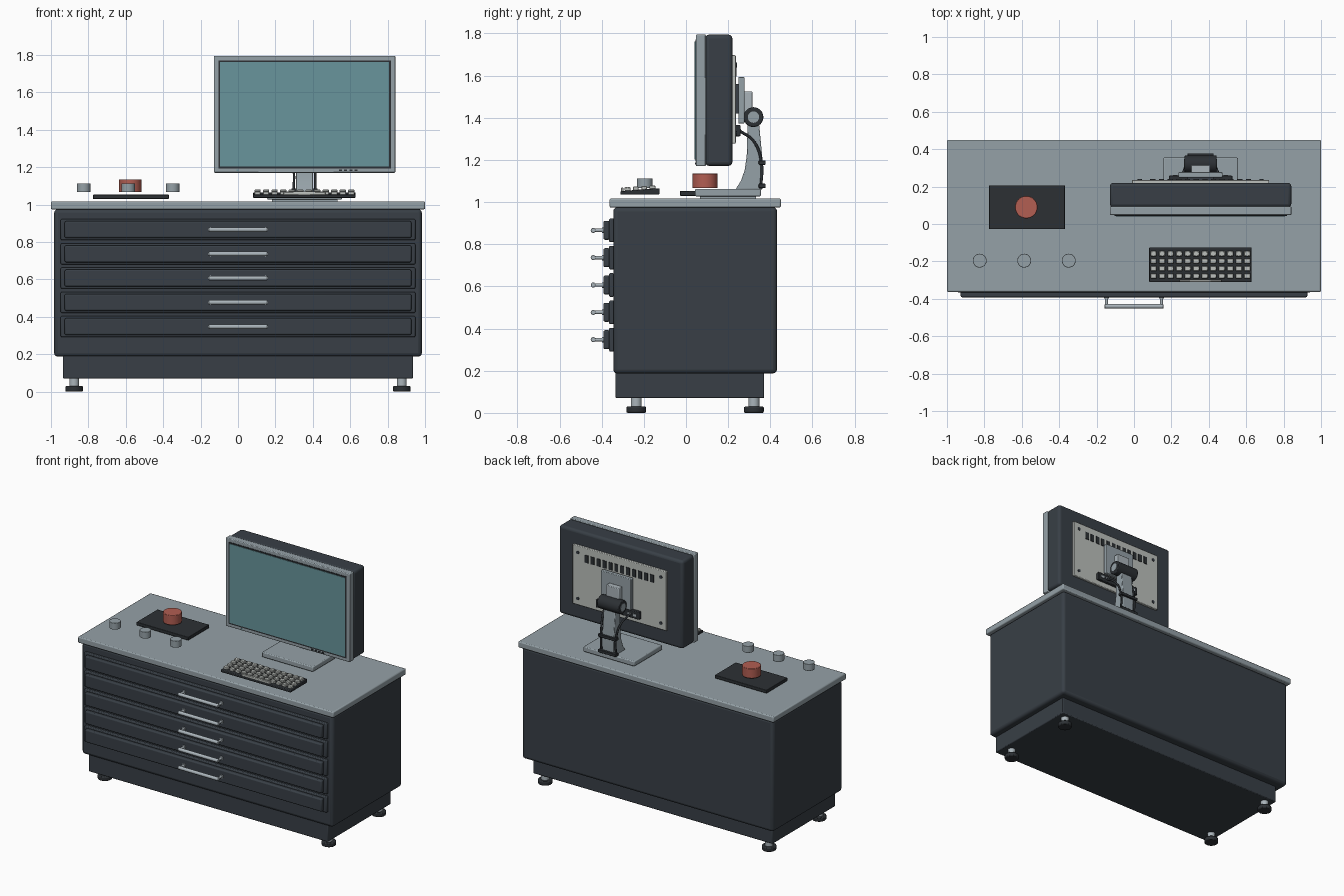
import bpy, bmesh, math
from mathutils import Vector

if "Cube" in bpy.data.objects:
    bpy.data.objects.remove(bpy.data.objects["Cube"])


def material(name, r, g, b):
    m = bpy.data.materials.new(name)
    lin = [((c / 255 + 0.055) / 1.055) ** 2.4 for c in (r, g, b)]
    m.diffuse_color = (*lin, 1)
    m.use_nodes = True
    m.node_tree.nodes["Principled BSDF"].inputs["Base Color"].default_value = m.diffuse_color
    return m


DARK = material("charcoal", 56, 63, 70)
BLACK = material("black plastic", 44, 48, 52)
GREY = material("worktop grey", 149, 161, 167)
METAL = material("pale metal", 170, 180, 186)
LIGHT = material("off white", 188, 192, 188)
TEAL = material("screen teal", 104, 149, 156)
RED = material("red", 178, 94, 82)


def finish(obj, mat, bevel=0, segments=2):
    obj.data.materials.append(mat)
    if bevel:
        mod = obj.modifiers.new("bevel", "BEVEL")
        mod.width, mod.segments, mod.limit_method = bevel, segments, "ANGLE"
    bpy.ops.object.select_all(action="DESELECT")
    bpy.context.view_layer.objects.active = obj
    obj.select_set(True)
    bpy.ops.object.shade_smooth_by_angle(angle=math.radians(35))
    return obj


def from_bmesh(name, bm):
    me = bpy.data.meshes.new(name)
    bmesh.ops.recalc_face_normals(bm, faces=bm.faces)
    bm.to_mesh(me)
    bm.free()
    obj = bpy.data.objects.new(name, me)
    bpy.context.collection.objects.link(obj)
    return obj


def box(name, x, y, z, mat, bevel=0, segments=2):
    """Box from (min, max) ranges along each axis."""
    bm = bmesh.new()
    bmesh.ops.create_cube(bm, size=1)
    for v in bm.verts:
        for i, (a, b) in enumerate((x, y, z)):
            v.co[i] = a if v.co[i] < 0 else b
    return finish(from_bmesh(name, bm), mat, bevel, segments)


def cyl(name, a, b, radius, mat, bevel=0, sides=32):
    """Cylinder running from point a to point b."""
    a, b = Vector(a), Vector(b)
    bpy.ops.mesh.primitive_cylinder_add(
        vertices=sides, radius=radius, depth=(b - a).length, location=(a + b) / 2,
        rotation=(b - a).to_track_quat("Z", "Y").to_euler())
    obj = bpy.context.object
    obj.name = name
    return finish(obj, mat, bevel)


def prism(name, profile, x, mat, bevel=0):
    """Side profile of (y, z) points extruded along x."""
    bm = bmesh.new()
    face = bm.faces.new([bm.verts.new((x[0], py, pz)) for py, pz in profile])
    new = bmesh.ops.extrude_face_region(bm, geom=[face])["geom"]
    bmesh.ops.translate(bm, vec=(x[1] - x[0], 0, 0),
                        verts=[v for v in new if isinstance(v, bmesh.types.BMVert)])
    return finish(from_bmesh(name, bm), mat, bevel)


# Cabinet, plinth and worktop
box("cabinet", (-0.983, 0.983), (-0.345, 0.432), (0.187, 0.976), DARK, 0.02, 3)
box("plinth", (-0.936, 0.936), (-0.334, 0.371), (0.07, 0.2), DARK, 0.006)
box("worktop", (-1, 1), (-0.363, 0.45), (0.974, 1.017), GREY, 0.007)

# Levelling feet
for x in (-0.876, 0.876):
    for y in (-0.236, 0.322):
        cyl("foot", (x, y, 0), (x, y, 0.03), 0.047, BLACK, 0.006)
        cyl("foot_stem", (x, y, 0.025), (x, y, 0.075), 0.026, METAL)

# Drawers with bar handles
for i in range(5):
    z = 0.866 - i * 0.1297
    box("drawer_frame", (-0.948, 0.948), (-0.365, -0.34), (z - 0.056, z + 0.056), DARK, 0.006)
    box("drawer_front", (-0.927, 0.927), (-0.392, -0.36), (z - 0.045, z + 0.045), DARK, 0.008)
    cyl("handle_bar", (-0.157, -0.44, z), (0.157, -0.44, z), 0.012, METAL, 0.003, 20)
    for x in (-0.147, 0.147):
        cyl("handle_post", (x, -0.44, z), (x, -0.385, z), 0.008, METAL, 0, 16)
        cyl("handle_collar", (x, -0.398, z), (x, -0.388, z), 0.013, METAL, 0, 16)

# Control pad, red button and three knobs
box("control_pad", (-0.775, -0.37), (-0.028, 0.207), (1.03, 1.053), BLACK, 0.003)
cyl("red_button", (-0.576, 0.09, 1.066), (-0.576, 0.09, 1.135), 0.06, RED, 0.003, 40)
for x in (-0.825, -0.587, -0.349):
    cyl("knob", (x, -0.196, 1.066), (x, -0.196, 1.113), 0.037, GREY, 0.002)

# Keyboard: wedge body with rows of keys
prism("keyboard", [(-0.311, 1.036), (-0.126, 1.036), (-0.126, 1.066), (-0.311, 1.052)],
      (0.081, 0.629), BLACK, 0.004)


def key(name, x, y, w, d):
    z = 1.059 + (y + 0.22) * 0.076
    box(name, (x - w, x + w), (y - d, y + d), (z - 0.003, z + 0.016), LIGHT, 0.003, 1)


for row in range(4):
    for col in range(12):
        key("key", 0.105 + col * 0.0455, -0.159 - row * 0.0395, 0.0165, 0.0135)
key("space_bar", 0.355, -0.303, 0.112, 0.006)

# Monitor: bezel, deep rear case, screen
CX = 0.356
box("bezel", (CX - 0.485, CX + 0.485), (0.047, 0.094), (1.17, 1.795), GREY, 0.005)
box("monitor_case", (CX - 0.485, CX + 0.485), (0.09, 0.22), (1.172, 1.794), DARK, 0.018, 3)
box("screen_surround", (CX - 0.461, CX + 0.461), (0.044, 0.05), (1.193, 1.771), BLACK)
box("screen", (CX - 0.451, CX + 0.451), (0.041, 0.046), (1.203, 1.762), TEAL)
for i in range(4):
    x = 0.548 + i * 0.028
    box("monitor_button", (x - 0.008, x + 0.008), (0.043, 0.05), (1.179, 1.187), BLACK)
box("power_light", (-0.008, 0.004), (0.043, 0.05), (1.179, 1.187), TEAL)

# Rear panel with vent slots and screws
box("rear_panel", (CX - 0.367, CX + 0.367), (0.215, 0.236), (1.278, 1.697), LIGHT, 0.004)
for i in range(12):
    x = CX + (i - 5.5) * 0.0465
    box("vent_slot", (x - 0.014, x + 0.014), (0.232, 0.24), (1.595, 1.648), BLACK)
for sx in (-1, 1):
    for z in (1.325, 1.65):
        cyl("panel_screw", (CX + sx * 0.325, 0.23, z), (CX + sx * 0.325, 0.241, z), 0.011, DARK, 0, 16)

# Connector strip with sockets
box("connector_strip", (CX - 0.17, CX + 0.17), (0.234, 0.258), (1.312, 1.366), BLACK, 0.004)
for dx in (-0.135, -0.095, 0.095, 0.135):
    box("socket", (CX + dx - 0.012, CX + dx + 0.012), (0.256, 0.262), (1.33, 1.346), METAL)

# Mounting plate, tilt block and hinge barrel
box("mount_spacer", (CX - 0.07, CX + 0.07), (0.23, 0.252), (1.42, 1.56), DARK)
box("mount_plate", (CX - 0.118, CX + 0.118), (0.249, 0.277), (1.372, 1.594), GREY, 0.004)
box("tilt_block", (CX - 0.05, CX + 0.05), (0.275, 0.316), (1.38, 1.524), METAL, 0.004)
cyl("hinge_barrel", (CX - 0.085, 0.32, 1.403), (CX + 0.085, 0.32, 1.403), 0.047, BLACK, 0.005)
cyl("hinge_caps", (CX - 0.088, 0.32, 1.403), (CX + 0.088, 0.32, 1.403), 0.027, GREY)

# Stand column and base
prism("stand_column", [(0.235, 1.06), (0.362, 1.06), (0.365, 1.18), (0.345, 1.39), (0.293, 1.39),
                       (0.288, 1.22), (0.278, 1.15), (0.26, 1.1)], (CX - 0.046, CX + 0.046), GREY, 0.004)
box("stand_base", (CX - 0.2, CX + 0.2), (0.043, 0.355), (1.027, 1.063), GREY, 0.006)
box("base_pad", (CX - 0.175, CX + 0.175), (0.066, 0.332), (1.016, 1.03), GREY)

# Cable clips and cables behind the column
for z in (1.077, 1.187):
    box("cable_clip", (CX - 0.07, CX + 0.07), (0.345, 0.378), (z - 0.01, z + 0.01), BLACK, 0.003)
for sx in (-1, 1):
    curve = bpy.data.curves.new("cable", "CURVE")
    curve.dimensions, curve.bevel_depth, curve.bevel_resolution = "3D", 0.007, 2
    curve.use_fill_caps = True
    spline = curve.splines.new("BEZIER")
    points = [(0.1, 0.255, 1.338), (0.075, 0.32, 1.29), (0.058, 0.358, 1.187), (0.058, 0.355, 1.065)]
    spline.bezier_points.add(len(points) - 1)
    for p, (x, y, z) in zip(spline.bezier_points, points):
        p.co = (CX + sx * x, y, z)
        p.handle_left_type = p.handle_right_type = "AUTO"
    curve.materials.append(BLACK)
    bpy.context.collection.objects.link(bpy.data.objects.new("cable", curve))
